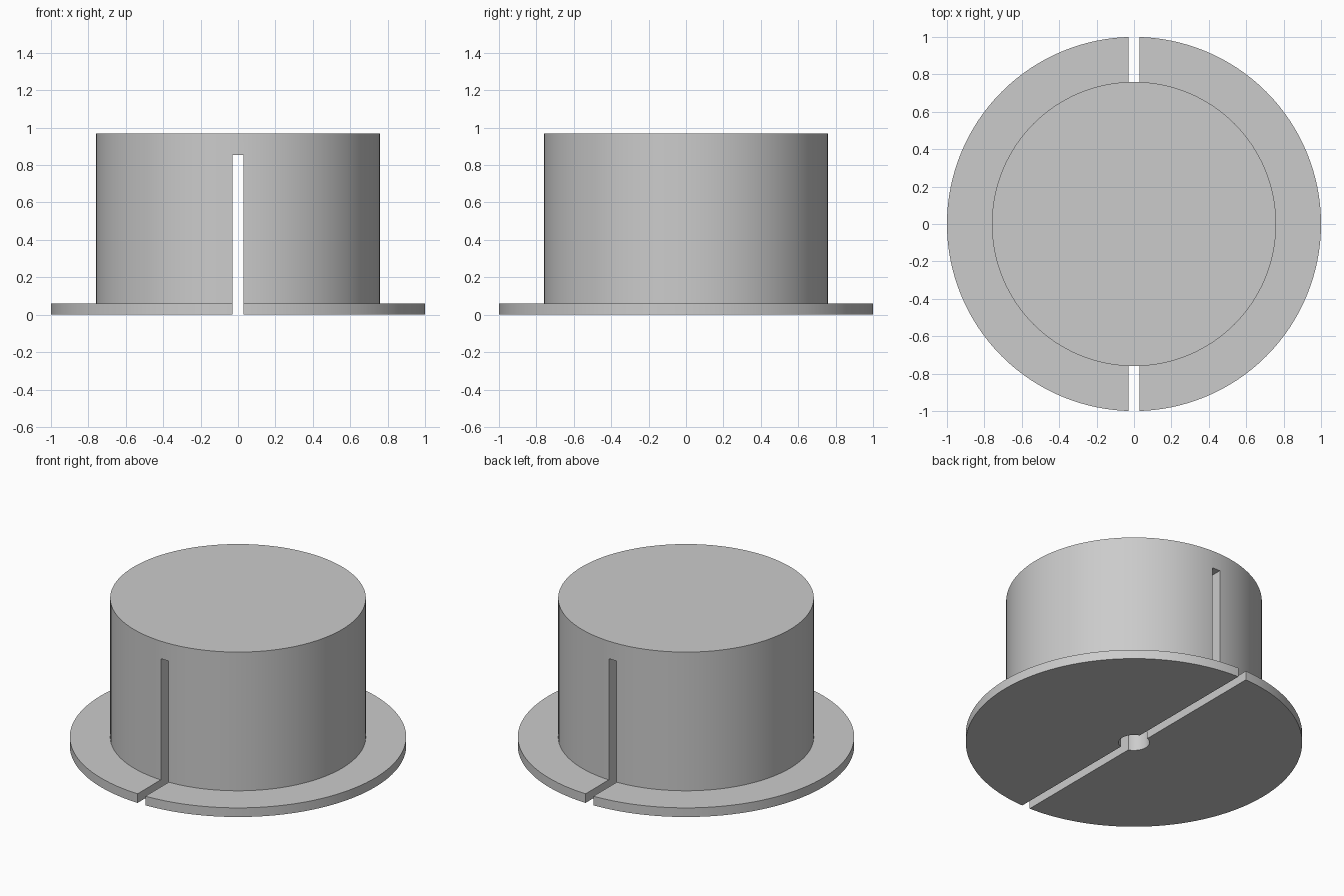
import bpy
import bmesh
from math import radians
from mathutils import Matrix

cube = bpy.data.objects.get("Cube")
if cube:
    bpy.data.objects.remove(cube, do_unlink=True)

FLANGE_R, FLANGE_H = 1.0, 0.06
BODY_R, BODY_H = 0.76, 0.97
SLOT_W, SLOT_H = 0.058, 0.855
BORE_R = 0.092
SEGMENTS = 128

grey = bpy.data.materials.new("light grey")
grey.use_nodes = True
colour = (0.6, 0.6, 0.6, 1)
grey.diffuse_color = colour
grey.node_tree.nodes["Principled BSDF"].inputs["Base Color"].default_value = colour


def add_object(name, bm):
    bmesh.ops.recalc_face_normals(bm, faces=bm.faces)
    mesh = bpy.data.meshes.new(name)
    bm.to_mesh(mesh)
    bm.free()
    mesh.materials.append(grey)
    obj = bpy.data.objects.new(name, mesh)
    bpy.context.collection.objects.link(obj)
    return obj


def stepped_cylinder(name, profile, segments):
    """Stack of rings given as (radius, z), capped at both ends."""
    bm = bmesh.new()
    rings = []
    for radius, z in profile:
        ring = bmesh.ops.create_circle(bm, segments=segments, radius=radius,
                                       matrix=Matrix.Translation((0, 0, z)))
        rings.append(ring["verts"])
    for low, high in zip(rings, rings[1:]):
        for i in range(segments):
            j = (i + 1) % segments
            bm.faces.new((low[i], low[j], high[j], high[i]))
    bm.faces.new(rings[0])
    bm.faces.new(rings[-1])
    return add_object(name, bm)


def block(name, size, centre):
    bm = bmesh.new()
    bmesh.ops.create_cube(bm, size=1, matrix=Matrix.Translation(centre)
                          @ Matrix.Diagonal((*size, 1)))
    return add_object(name, bm)


# Solid drum with a wide flange at its foot
plug = stepped_cylinder("flanged_plug", [(FLANGE_R, 0), (FLANGE_R, FLANGE_H),
                                         (BODY_R, FLANGE_H), (BODY_R, BODY_H)], SEGMENTS)

# Slot across the full depth and a central bore, both open at the bottom
below = 0.1
slot = block("slot_cutter", (SLOT_W, 3, SLOT_H + below), (0, 0, (SLOT_H - below) / 2))
bore = stepped_cylinder("bore_cutter", [(BORE_R, -below), (BORE_R, SLOT_H)], 48)

bpy.context.view_layer.objects.active = plug
for cutter in (slot, bore):
    cutter.hide_render = True
    cut = plug.modifiers.new(cutter.name, "BOOLEAN")
    cut.operation = "DIFFERENCE"
    cut.solver = "EXACT"
    cut.object = cutter
    bpy.ops.object.modifier_apply(modifier=cut.name)
    bpy.data.objects.remove(cutter, do_unlink=True)

# Smooth round walls with crisp rims
bpy.ops.object.select_all(action="DESELECT")
plug.select_set(True)
bpy.ops.object.shade_smooth_by_angle(angle=radians(30))
